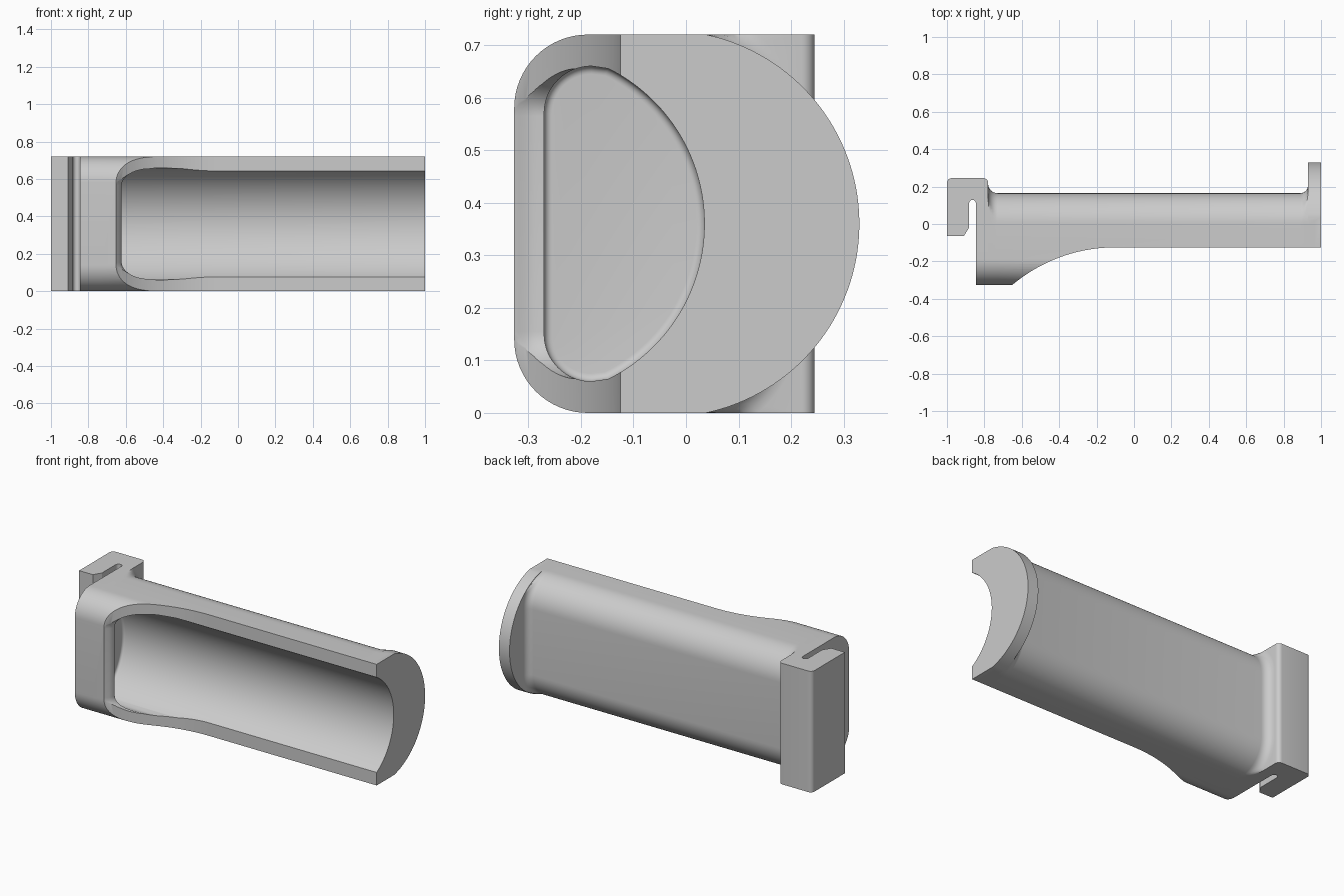
import bpy, bmesh, math
from math import cos, sin, radians

if "Cube" in bpy.data.objects:
    bpy.data.objects.remove(bpy.data.objects["Cube"])

H = 0.72          # overall height
MID = H / 2
FRONT = -0.327    # front of the deep end
LIP = -0.125      # front of the long trough
BACK = 0.165      # rear wall of the trough

grey = bpy.data.materials.new("plain grey")
grey.use_nodes = True
grey.diffuse_color = (0.6, 0.6, 0.6, 1)
grey.node_tree.nodes["Principled BSDF"].inputs["Base Color"].default_value = (0.6, 0.6, 0.6, 1)


def arc(cx, cy, r, start, end, n=16):
    """Points on a circular arc, angles in degrees."""
    out = []
    for i in range(n + 1):
        a = radians(start + (end - start) * i / n)
        out.append((cx + r * cos(a), cy + r * sin(a)))
    return out


def loft(name, rings):
    """Closed solid through a list of equal-length rings."""
    bm = bmesh.new()
    rows = [[bm.verts.new(p) for p in ring] for ring in rings]
    n = len(rows[0])
    for a, b in zip(rows, rows[1:]):
        for i in range(n):
            j = (i + 1) % n
            bm.faces.new((a[i], a[j], b[j], b[i]))
    bm.faces.new(rows[0])
    bm.faces.new(rows[-1][::-1])
    bmesh.ops.recalc_face_normals(bm, faces=bm.faces)
    mesh = bpy.data.meshes.new(name)
    bm.to_mesh(mesh)
    bm.free()
    mesh.materials.append(grey)
    obj = bpy.data.objects.new(name, mesh)
    bpy.context.collection.objects.link(obj)
    return obj


def extrude_x(name, profile, x0, x1):
    return loft(name, [[(x, y, z) for y, z in profile] for x in (x0, x1)])


def extrude_z(name, profile, z0, z1):
    return loft(name, [[(x, y, z) for x, y in profile] for z in (z0, z1)])


def combine(target, tool, operation):
    """Apply a boolean and discard the tool."""
    mod = target.modifiers.new("combine", 'BOOLEAN')
    mod.operation = operation
    mod.solver = 'EXACT'
    mod.object = tool
    bpy.context.view_layer.update()
    result = target.evaluated_get(bpy.context.evaluated_depsgraph_get())
    mesh = bpy.data.meshes.new_from_object(result)
    target.modifiers.clear()
    target.data = mesh
    bpy.data.objects.remove(tool)


def mirrored(half):
    """Complete an upper-half y-z profile by mirroring it about mid height."""
    return half + [(y, H - z) for y, z in reversed(half)]


# Flange circle, shared with the fillet that runs into it
FLANGE_Y, FLANGE_R = -0.038, 0.368


def body_ring(x, grow):
    """Trough section; grow swells the rear for the end fillets."""
    r = 0.165
    half = arc(FRONT + 0.14, H - 0.14, 0.14, 180, 90)
    half += arc(BACK - r, H - r, r + grow, 90, 0)
    ring = []
    for y, z in mirrored(half):
        z = min(max(z, 0), H)
        dist = math.hypot(y - FLANGE_Y, z - MID)
        if x > 0 and y > 0 and dist > FLANGE_R - 0.003:
            k = (FLANGE_R - 0.003) / dist
            y, z = FLANGE_Y + (y - FLANGE_Y) * k, MID + (z - MID) * k
        ring.append((x, y, z))
    return ring


# Trough body with concave fillets at both ends
steps = [radians(15 * i) for i in range(7)]
rings = [body_ring(-0.845, 0.05)]
rings += [body_ring(-0.73 - 0.05 * sin(a), 0.05 * (1 - cos(a))) for a in reversed(steps)]
rings += [body_ring(0.89 + 0.04 * sin(a), 0.04 * (1 - cos(a))) for a in steps]
rings += [body_ring(0.97, 0.04)]
body = loft("trough", rings)

# Round end flange
half = [(-0.3, H)]
edge = math.degrees(math.asin(MID / FLANGE_R))
half += arc(FLANGE_Y, MID, FLANGE_R, edge, 1, 32)
combine(body, extrude_x("flange", mirrored(half), 0.93, 1), 'UNION')

# Hook clip on the other end
hook = [(-0.845, -0.1), (-0.78, -0.1)]
hook += arc(-0.805, 0.22, 0.025, 0, 90, 6)
hook += arc(-0.975, 0.22, 0.025, 90, 180, 6)
hook += [(-1, -0.065), (-0.91, -0.065), (-0.882, -0.02)]
hook += arc(-0.8635, 0.11, 0.0185, 180, 0, 10)
combine(body, extrude_z("hook", hook, 0, H), 'UNION')

# Scooped front
scoop = arc(-0.1, LIP - 0.856, 0.856, 90, 130.5, 32)
scoop += [(-0.656, -0.6), (1.2, -0.6), (1.2, LIP)]
combine(body, extrude_z("scoop_cutter", scoop, -0.1, H + 0.1), 'DIFFERENCE')


def cavity_ring(x, inset):
    """Cavity section: rounded front corners, circular rear."""
    half = arc(-0.18, 0.57, 0.09 - inset, 180, 90)
    half += arc(-0.295, MID, 0.33 - inset, 63.5, 0.8, 32)
    return [(x, y, z) for y, z in mirrored(half)]


# Cavity running behind the front lip, with a small fillet at its end wall
rings = [cavity_ring(-0.765 - 0.015 * sin(a), 0.015 * (1 - cos(a))) for a in reversed(steps)]
rings += [cavity_ring(1.2, 0)]
combine(body, loft("cavity_cutter", rings), 'DIFFERENCE')


def mouth_ring(y, grow):
    """Rounded opening outline in x-z."""
    top = [(-0.3, 0.655 + grow)]
    for i in range(17):
        a = radians(90 + 90 * i / 16)
        top.append((-0.47 + (0.152 + grow) * cos(a), 0.565 + (0.09 + grow) * sin(a)))
    return [(x, y, z) for x, z in top + [(x, H - z) for x, z in reversed(top)]]


# Softened mouth of the cavity
levels = [(-0.2, 0), (-0.272, 0), (-0.29, 0.004), (-0.305, 0.012), (-0.318, 0.024), (-0.34, 0.04)]
combine(body, loft("mouth_cutter", [mouth_ring(y, g) for y, g in levels]), 'DIFFERENCE')

# Smooth curves, crisp edges
bpy.ops.object.select_all(action='DESELECT')
body.select_set(True)
bpy.context.view_layer.objects.active = body
bpy.ops.object.shade_smooth_by_angle(angle=radians(30))
